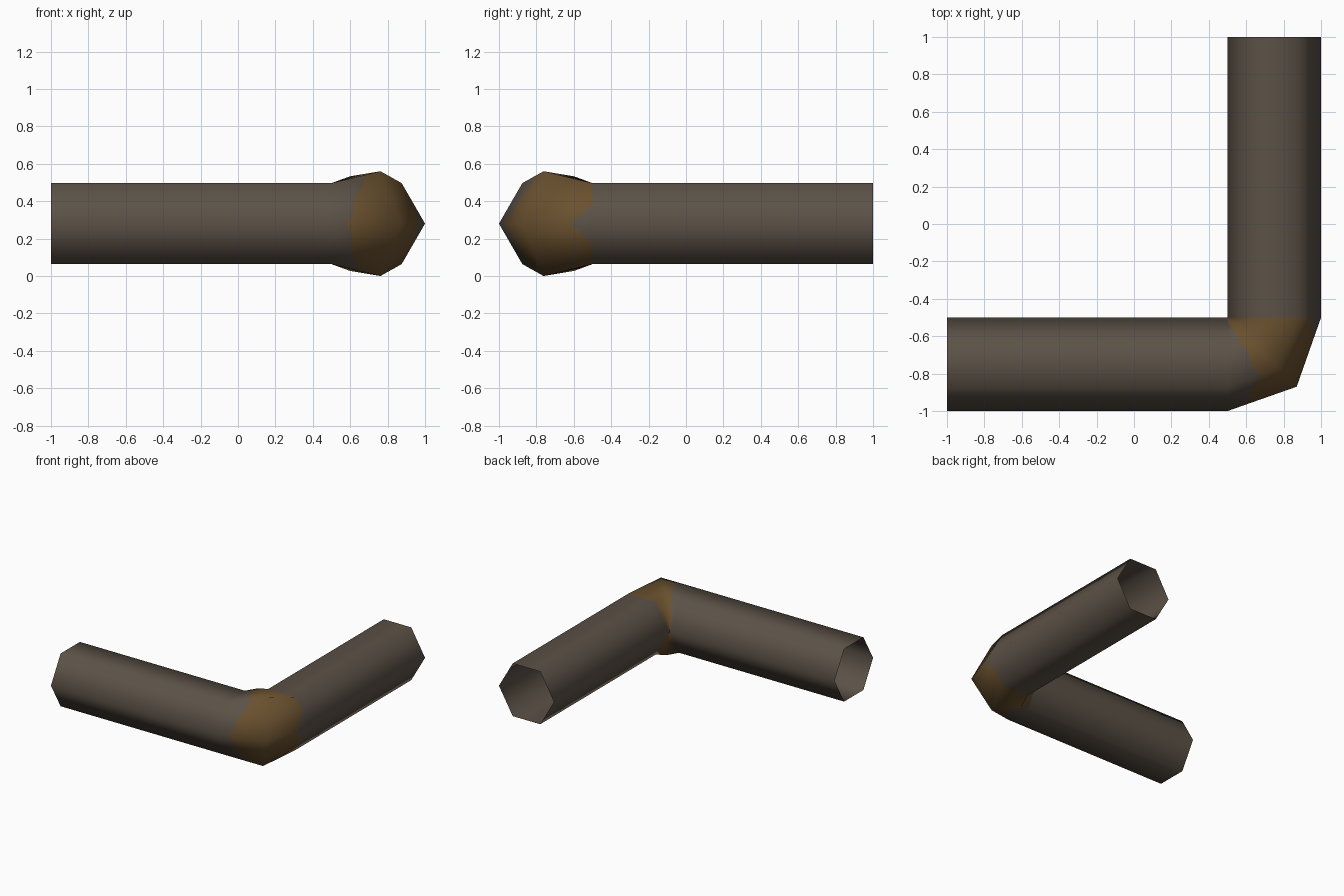
import bpy, math
from mathutils import Vector

if "Cube" in bpy.data.objects:
    bpy.data.objects.remove(bpy.data.objects["Cube"])

def material(name, rgb):
    m = bpy.data.materials.new(name)
    m.diffuse_color = (*rgb, 1)
    m.use_nodes = True
    m.node_tree.nodes["Principled BSDF"].inputs["Base Color"].default_value = m.diffuse_color
    return m

MATS = [material("weathered metal", (0.106, 0.083, 0.062)),
        material("rust", (0.145, 0.082, 0.028))]

CZ = 0.28
CORNER = Vector((0.5, -0.5, CZ))      # inside corner of the bend
D = math.sqrt(0.5)
LEFT, DIAG, BACK = Vector((0, -1, 0)), Vector((D, -D, 0)), Vector((1, 0, 0))

# hexagon as (distance from inside corner, height), outer corner first
H = 0.25 * math.sin(math.pi / 3)
HEX = [(0.5, 0), (0.375, H), (0.125, H), (0, 0), (0.125, -H), (0.375, -H)]
BULGE = [(0.523, 0), (0.37, 0.28), (0.14, 0.253), (0, 0), (0.14, -0.253), (0.37, -0.28)]

def ring(profile, out, shift=(0, 0, 0)):
    """Corner points and outward normals of one hexagonal section."""
    pts = []
    for k, (d, h) in enumerate(profile):
        a = k * math.pi / 3
        n = out * math.cos(a) + Vector((0, 0, math.sin(a)))
        pts.append((CORNER + out * d + Vector((0, 0, h)) + Vector(shift), n))
    return pts

# sections from the left end, round the bend, to the back end
RINGS = [ring(HEX, LEFT, (-1.5, 0, 0)), ring(HEX, LEFT), ring(BULGE, DIAG),
         ring(HEX, BACK), ring(HEX, BACK, (0, 1.5, 0))]

def sample(s, u):
    """Point and normal at station s (0..4) and side position u (0..6)."""
    i, k = min(int(s), 3), int(u) % 6
    f, t, k2 = s - i, u - int(u), (int(u) + 1) % 6
    mix = lambda j: (RINGS[i][k][j].lerp(RINGS[i][k2][j], t)
                     .lerp(RINGS[i + 1][k][j].lerp(RINGS[i + 1][k2][j], t), f))
    return mix(0), mix(1).normalized()

def build(name, rows, steps, face_mats):
    """Skin a pipe part; rows(u) gives the stations along each line."""
    cols = 6 * steps
    verts, normals, faces, mats = [], [], [], []
    for c in range(cols):
        for s in rows(c / steps):
            p, n = sample(s, c / steps)
            verts.append(p)
            normals.append(n)
    r = len(face_mats) + 1
    for c in range(cols):
        d = (c + 1) % cols
        for j, mat in enumerate(face_mats):
            ids = []
            for v in (c * r + j, c * r + j + 1, d * r + j + 1, d * r + j):
                if all((verts[v] - verts[w]).length > 1e-5 for w in ids):
                    ids.append(v)
            if len(ids) >= 3:
                faces.append(ids)
                mats.append(mat)
    # make the winding agree with the outward normals
    for i, f in enumerate(faces):
        a, b, e = (verts[v] for v in f[:3])
        if (b - a).cross(e - a).dot(sum((normals[v] for v in f), Vector())) < 0:
            faces[i] = f[::-1]
    me = bpy.data.meshes.new(name)
    me.from_pydata(verts, [], faces)
    for m in MATS:
        me.materials.append(m)
    for p, mat in zip(me.polygons, mats):
        p.material_index = mat
        p.use_smooth = True
    me.normals_split_custom_set_from_vertices(normals)
    ob = bpy.data.objects.new(name, me)
    bpy.context.collection.objects.link(ob)

# ragged rust border around the elbow
START = [0.2, 0.65, 0.6, 0.3, 0.45, 0.5]

def elbow_rows(u):
    k, t = int(u), u - int(u)
    start = START[k] * (1 - t) + START[(k + 1) % 6] * t + 0.05 * math.sin(u * 9)
    around = min(u, 6 - u)                     # distance from the outer corner
    end = min(1.0, 0.68 + 0.32 * around / 0.5)
    return [1, 1 + start, 2, 2 + end, 3]

# straight runs and elbow
build("left_pipe", lambda u: [0, 1], 1, [0])
build("elbow", elbow_rows, 8, [0, 1, 1, 0])
build("back_pipe", lambda u: [3, 4], 1, [0])
